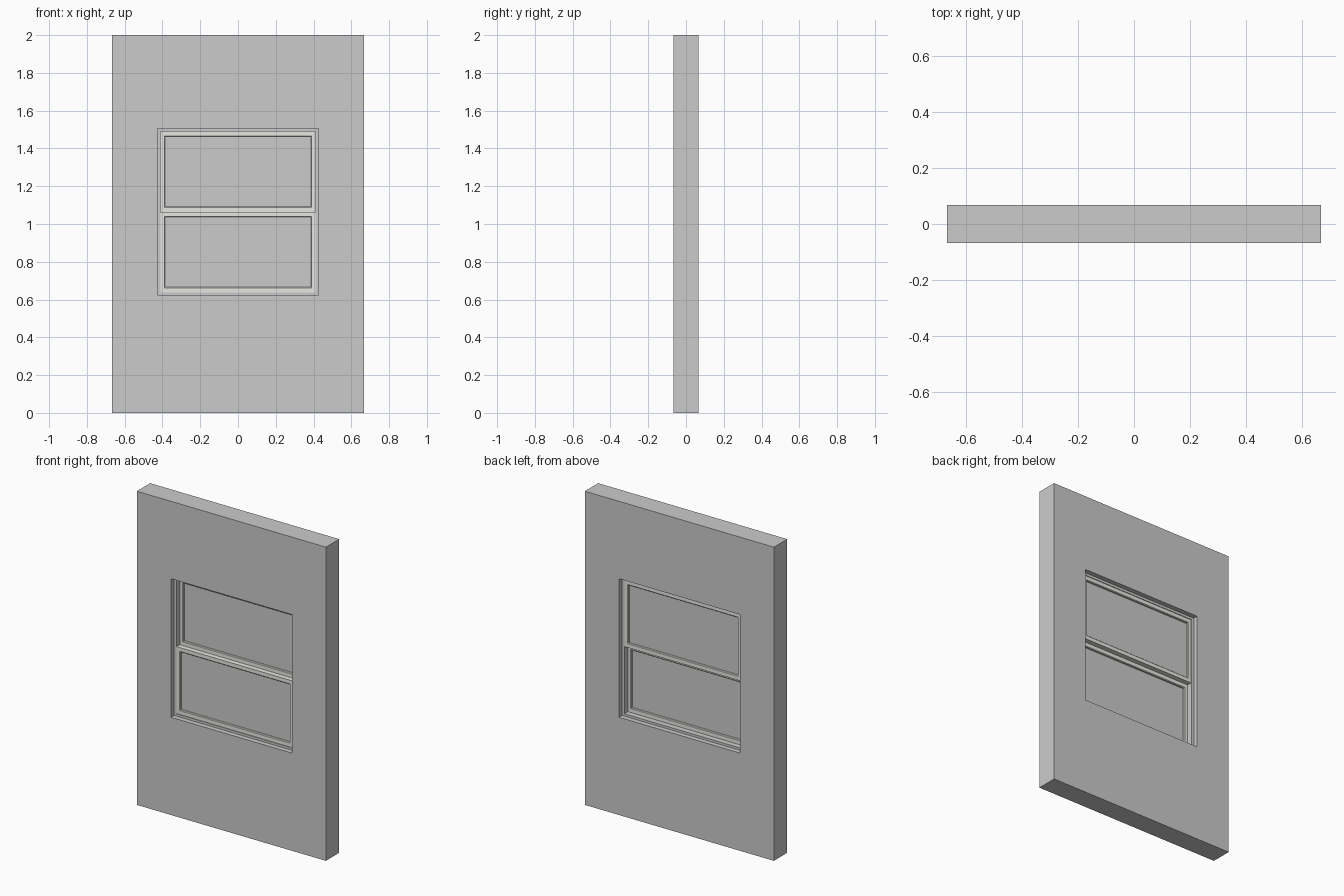
import bpy
import bmesh

if "Cube" in bpy.data.objects:
    bpy.data.objects.remove(bpy.data.objects["Cube"])


def material(name, color):
    m = bpy.data.materials.new(name)
    m.diffuse_color = color
    m.use_nodes = True
    m.node_tree.nodes["Principled BSDF"].inputs["Base Color"].default_value = m.diffuse_color
    return m


def finish(name, bm, mat=None):
    bmesh.ops.recalc_face_normals(bm, faces=bm.faces)
    mesh = bpy.data.meshes.new(name)
    bm.to_mesh(mesh)
    bm.free()
    ob = bpy.data.objects.new(name, mesh)
    bpy.context.collection.objects.link(ob)
    if mat:
        mesh.materials.append(mat)
    return ob


def ring(name, loops, mat=None):
    """Rectangular frame bridged through loops of (half width, bottom, top, y)."""
    bm = bmesh.new()
    rows = [[bm.verts.new((x, y, z)) for x, z in
             ((-hx, z0), (hx, z0), (hx, z1), (-hx, z1))]
            for hx, z0, z1, y in loops]
    for a, b in zip(rows, rows[1:] + rows[:1]):
        for i in range(4):
            j = (i + 1) % 4
            bm.faces.new((a[i], a[j], b[j], b[i]))
    return finish(name, bm, mat)


def box(name, hx, z0, z1, y0, y1):
    bm = bmesh.new()
    bmesh.ops.create_cube(bm, size=1)
    for v in bm.verts:
        v.co.x *= 2 * hx
        v.co.y = y0 if v.co.y < 0 else y1
        v.co.z = z0 if v.co.z < 0 else z1
    return finish(name, bm)


def band(outer, inner, y0, y1):
    return [(*outer, y0), (*outer, y1), (*inner, y1), (*inner, y0)]


paint = material("pale_paint", (0.8, 0.8, 0.76, 1))

# Wall with window opening
WALL = (0.667, 0.0, 2.0)
OPENING = (0.427, 0.623, 1.506)
SASHES = (0.410, 0.638, 1.490)
ring("wall", band(WALL, OPENING, -0.067, 0.067))

# Jamb liner around both sashes
ring("window_frame", band(OPENING, SASHES, -0.036, 0.036))

# Lower sash sits forward, upper sash sits behind it
MEET, LIP = 1.064, 0.004
for name, z0, z1, yc in (("lower_sash", SASHES[1], MEET, -0.016),
                         ("upper_sash", MEET, SASHES[2], 0.016)):
    hx, d = SASHES[0], 0.016
    inner = (hx - 0.024, z0 + 0.028, z1 - 0.028)
    # Chamfered lip on both faces of the sash opening
    lip = (inner[0] + LIP, inner[1] - LIP, inner[2] + LIP)
    ring(name, [(hx, z0, z1, yc - d), (hx, z0, z1, yc + d),
                (*lip, yc + d), (*inner, yc + d - LIP),
                (*inner, yc - d + LIP), (*lip, yc - d)], paint)
    # Glass pane
    box(name + "_pane", inner[0] + 0.003, inner[1] - 0.003,
        inner[2] + 0.003, yc - 0.003, yc + 0.003)
